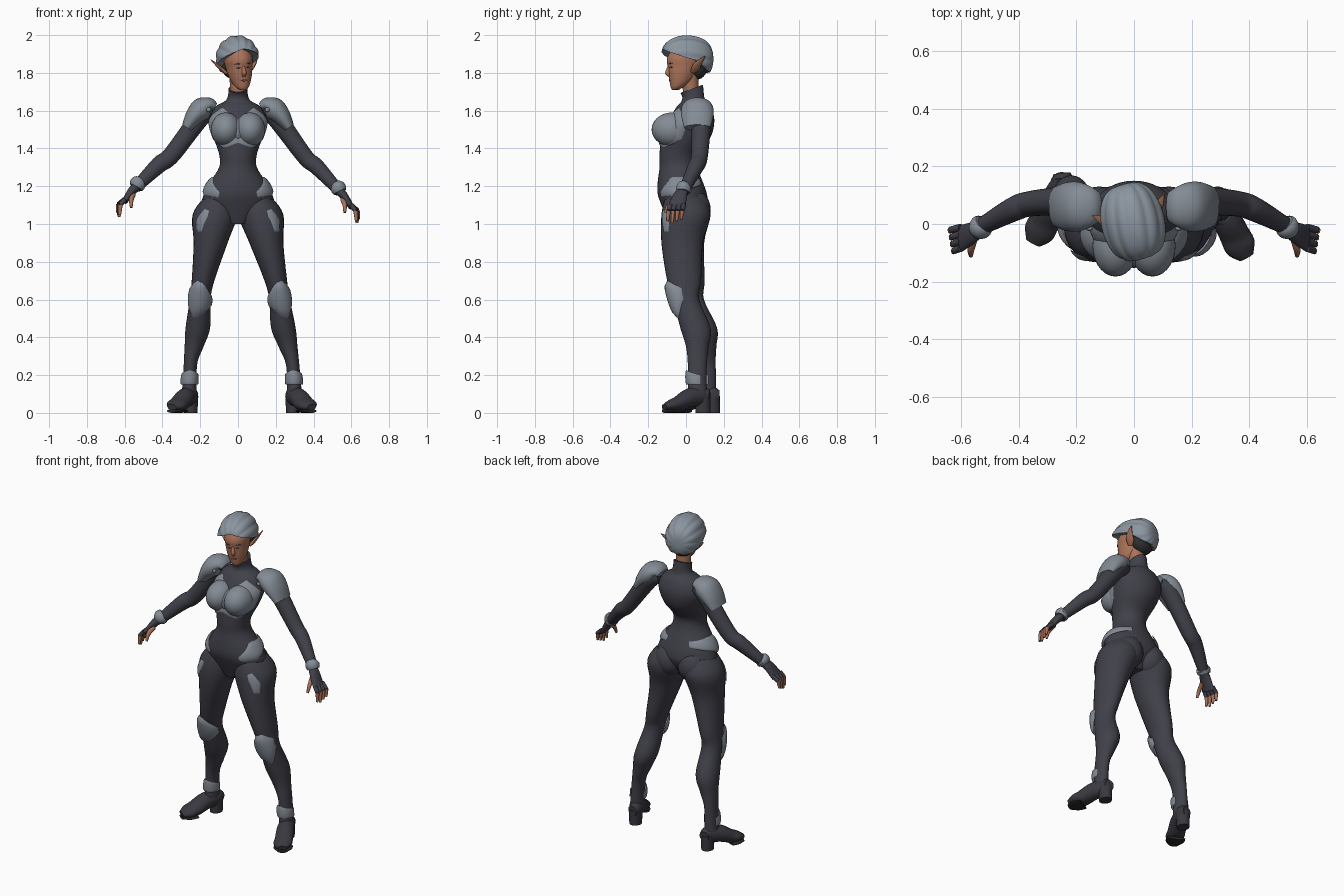
import bpy, bmesh
from math import sin, cos, pi, radians
from mathutils import Vector, Matrix

if "Cube" in bpy.data.objects:
    bpy.data.objects.remove(bpy.data.objects["Cube"])


def material(name, *rgb):
    made_material = bpy.data.materials.new(name)
    made_material.use_nodes = True
    made_material.diffuse_color = (*rgb, 1)
    shader = made_material.node_tree.nodes["Principled BSDF"]
    shader.inputs["Base Color"].default_value = (*rgb, 1)
    return made_material


SUIT = material("charcoal suit", .052, .052, .068)
BOOT = material("dark boot", .04, .04, .05)
SOLE = material("black sole", .02, .02, .02)
ARMOUR = material("grey armour", .23, .26, .3)
HAIR = material("silver hair", .26, .3, .35)
SKIN = material("tan skin", .4, .17, .1)
LIPS = material("lip brown", .26, .08, .06)
DARK = material("dark brow", .03, .03, .03)
ACROSS, SIDEWAYS = Vector((0, 1, 0)), Vector((1, 0, 0))
parts = []


def finish(name, bm, mat, closed=True):
    if closed:
        bmesh.ops.recalc_face_normals(bm, faces=bm.faces)
    mesh = bpy.data.meshes.new(name)
    bm.to_mesh(mesh)
    bm.free()
    mesh.materials.append(mat)
    ob = bpy.data.objects.new(name, mesh)
    bpy.context.collection.objects.link(ob)
    parts.append(ob)


def centred(rows):
    return [(0, *row) for row in rows]


def refine(stations, steps=5):
    """Smooth spline through stations (x, y, z, radius, optional second radius)."""
    rows = [Vector(s if len(s) > 4 else (*s, s[-1])) for s in stations]
    out = []
    for i, (start, end) in enumerate(zip(rows, rows[1:])):
        before, after = rows[max(i - 1, 0)], rows[min(i + 2, len(rows) - 1)]
        leave, arrive = (end - before) / 2, (after - start) / 2
        for j in range(steps):
            t = j / steps
            bend = (end - start) * (3 - 2 * t) - leave * (2 - t) - arrive * (1 - t)
            out.append(start + leave * t + bend * t * t)
    return out + [rows[-1]]


def same(point):
    return point


def tube(name, stations, mat, place=same, ref=None, sides=28):
    """Loft of ellipses: horizontal rings, or rings across the path if ref is given."""
    rows, bm, rings = refine(stations), bmesh.new(), []
    for i, row in enumerate(rows):
        u, v = SIDEWAYS, ACROSS
        if ref:
            ahead, behind = rows[min(i + 1, len(rows) - 1)], rows[max(i - 1, 0)]
            along = Vector((ahead - behind)[:3]).normalized()
            u = ref.cross(along).normalized()
            v = along.cross(u)
        x, y, z, wide, deep = row
        turns = [2 * pi * k / sides for k in range(sides)]
        rings.append([bm.verts.new(place(Vector((x, y, z)) + u * wide * cos(a) + v * deep * sin(a)))
                      for a in turns])
    for low, high in zip(rings, rings[1:]):
        for k in range(sides):
            bm.faces.new((low[k], low[k - 1], high[k - 1], high[k]))
    bm.faces.new(rings[0])
    bm.faces.new(rings[-1])
    finish(name, bm, mat)


def ball(name, centre, radii, mat, place=same):
    bm = bmesh.new()
    bmesh.ops.create_uvsphere(bm, u_segments=28, v_segments=18, radius=1)
    for vert in bm.verts:
        vert.co = place(Vector([c + v * r for c, v, r in zip(centre, vert.co, radii)]))
    finish(name, bm, mat)


def lookup(rows, key, value):
    rows = sorted(rows, key=lambda row: row[key])
    for low, high in zip(rows, rows[1:]):
        if value <= high[key]:
            t = max(0, (value - low[key]) / (high[key] - low[key]))
            return [p + (q - p) * t for p, q in zip(low, high)]
    return rows[-1]


def patch(name, stations, shape, mat, place=same, flip=False, lift=.004, bulge=.004, across=16, up=10):
    """Plate following a horizontal loft; shape rows are (degrees from front, low z, high z)."""
    rows, bm, grid = refine(stations), bmesh.new(), []
    first, last = shape[0][0], shape[-1][0]
    for i in range(across + 1):
        degrees, low, high = lookup(shape, 0, first + (last - first) * i / across)
        angle, column = radians(degrees), []
        for j in range(up + 1):
            x, y, z, wide, deep = lookup(rows, 2, low + (high - low) * j / up)
            z = low + (high - low) * j / up
            out = lift + bulge * max(0, sin(pi * i / across) * sin(pi * j / up)) ** .5
            spot = Vector((x + (wide + out) * sin(angle), y - (deep + out) * cos(angle), z))
            column.append(bm.verts.new(place(spot)))
        grid.append(column)
    for a, b in zip(grid, grid[1:]):
        for j in range(up):
            quad = (a[j], b[j], b[j + 1], a[j + 1])
            bm.faces.new(quad[::-1] if flip else quad)
    finish(name, bm, mat, False)


def almond(start, end, z, half):
    return [(start, z, z), ((start + end) / 2, z - half, z + half), (end, z, z)]


def collar(p):
    # The collar rim is lower at the front
    return Vector((p.x, p.y, p.z + max(0, p.z - 1.67) * 6 * (p.y - .07)))


# Torso with high collar
torso = centred([(-.02, 1, .06, .07), (-.01, 1.1, .18, .12), (-.02, 1.16, .18, .13), (-.03, 1.22, .15, .12),
                 (-.04, 1.3, .1, .1), (-.04, 1.37, .1, .1), (0, 1.46, .13, .13), (.03, 1.55, .15, .12),
                 (.04, 1.62, .12, .09), (.04, 1.66, .06, .06), (.03, 1.73, .05, .06)])
tube("torso", torso, SUIT, collar, sides=40)
tube("neck", centred([(.03, 1.64, .04), (.02, 1.79, .045)]), SKIN)
ball("chest_bridge", (0, -.08, 1.49), (.07, .07, .07), ARMOUR)

leg_line = [(.1, -.01, 1.14, .08, .1), (.12, 0, 1.05, .12, .13), (.15, -.02, .9, .09, .11),
            (.2, -.01, .7, .06, .09), (.22, 0, .6, .055, .07), (.24, .05, .45, .065, .08),
            (.265, .06, .35, .05, .06), (.29, .06, .25, .035, .05), (.3, .06, .08, .04, .05)]
arm_line = [(.13, .07, 1.6, .04), (.19, .08, 1.58, .055), (.25, .08, 1.5, .05), (.36, .07, 1.35, .044),
            (.42, .05, 1.3, .042), (.54, -.015, 1.17, .028)]
pad_line = [(x, .06, z, thick, deep) for x, z, thick, deep in (
    (.12, 1.62, .02, .05), (.15, 1.63, .04, .07), (.19, 1.61, .06, .085), (.23, 1.57, .05, .085),
    (.27, 1.51, .03, .07))]
boot_line = [(.29, .125, .09, .03), (.29, .09, .09, .05, .04), (.32, .02, .08, .05),
             (.35, -.04, .05, .04, .053), (.37, -.08, .04, .03, .053), (.39, -.115, .03, .016, .027)]
sole_line = [(x, y, .01, .01, width) for x, y, *_, width in boot_line[3:]]

for side, s in (("left_", 1), ("right_", -1)):
    # The right leg stands a little behind and closer in; the right arm is a little higher
    def mirror(p):
        return Vector((s * p.x, p.y, p.z))

    def leg(p):
        shift = min(max((1 - p.z) / 16, 0), .05) if s < 0 else 0
        return Vector((s * (p.x - .8 * shift), p.y + shift, p.z))

    def shoe(p):
        return leg(Vector((p.x, p.y, max(p.z, .014))))

    def arm(p):
        return Vector((s * p.x, p.y, p.z + (max(0, p.x - .3) / 10 if s < 0 else 0)))

    flip = s < 0
    # Chest and hip armour
    ball(side + "breast_plate", (.064, -.075, 1.5), (.08, .107, .09), ARMOUR, mirror)
    patch(side + "chest_plate", torso, [(0, 1.43, 1.56), (40, 1.4, 1.62), (82, 1.45, 1.55)],
          ARMOUR, mirror, flip, .007, .012)
    patch(side + "hip_plate", torso, [(32, 1.14, 1.17), (70, 1.15, 1.25), (100, 1.18, 1.25), (150, 1.21, 1.24)],
          ARMOUR, mirror, flip, .007, .01)
    ball(side + "buttock", (.08, .04, 1.08), (.09, .09, .1), SUIT, mirror)
    # Leg with plates
    tube(side + "leg", leg_line, SUIT, leg)
    patch(side + "thigh_plate", leg_line, [(18, 1.04, 1.07), (32, .96, 1.08), (50, .96, 1.02)],
          ARMOUR, leg, flip)
    patch(side + "knee_pad", leg_line, [(-75, .57, .61), (0, .51, .69), (30, .5, .7), (80, .6, .66)],
          ARMOUR, leg, flip, .006, .024)
    patch(side + "ankle_guard", leg_line, [(-100, .15, .2), (0, .15, .23), (110, .15, .2)],
          ARMOUR, leg, flip, .009, .006)
    # Boot, sole and heel
    tube(side + "boot", boot_line, BOOT, shoe, SIDEWAYS)
    tube(side + "sole", sole_line, SOLE, leg, SIDEWAYS)
    tube(side + "heel", [(.29, .09, .09, .04), (.29, .09, 0, .035, .04)], BOOT, leg)
    # Arm, shoulder pad and cuff
    tube(side + "arm", arm_line, SUIT, arm, ACROSS)
    tube(side + "shoulder_pad", pad_line, ARMOUR, mirror, ACROSS)
    ball(side + "pad_rivet", (.155, -.016, 1.605), (.012, .008, .012), ARMOUR, mirror)
    tube(side + "cuff", [(.52, 0, 1.2, .034), (.53, -.01, 1.19, .042), (.54, -.015, 1.17, .036)],
         ARMOUR, arm, ACROSS)
    # Fingerless glove, fingers and thumb
    tube(side + "glove", [(.53, -.01, 1.18, .025), (.56, -.03, 1.15, .022, .037), (.6, -.05, 1.09, .015, .046)],
         SUIT, arm, ACROSS)
    for k, finger in enumerate(("index", "middle", "ring", "little")):
        y, drop = -.084 + .024 * k, abs(k - 1) / 100
        knuckle, joint = (.6, y, 1.1, .013), (.622 + k / 250, y - .008, 1.07, .012)
        tip = (.626 + k / 250, y - .014, 1.005 + drop, .007)
        tube(side + finger + "_glove", [knuckle, joint], SUIT, arm, ACROSS, 12)
        tube(side + finger + "_finger", [joint, tip], SKIN, arm, ACROSS, 12)
    tube(side + "thumb", [(.555, -.05, 1.13, .014), (.565, -.09, 1.1, .012), (.565, -.11, 1.06, .007)],
         SKIN, arm, ACROSS, 12)

# Head, turned to its left and tilted
turn = (Matrix.Translation((0, .03, 1.75)) @ Matrix.Rotation(radians(16), 4, 'Z')
        @ Matrix.Rotation(radians(-4), 4, 'Y') @ Matrix.Translation((0, 0, -1.75)))


def head(p):
    return turn @ p


skull = centred([(-.09, 1.71, .018), (-.08, 1.726, .035), (-.06, 1.755, .051, .06), (-.05, 1.79, .062, .075),
                 (-.04, 1.83, .069, .088), (-.03, 1.88, .075, .1), (-.01, 1.95, .06, .08)])
tube("head", skull, SKIN, head, sides=36)
tube("nose", centred([(-.122, 1.84, .006), (-.13, 1.8, .012, .015), (-.12, 1.78, .008)]), SKIN, head, sides=16)
ball("undercut", (0, .03, 1.835), (.075, .055, .07), DARK, head)
patch("lips", skull, almond(-20, 20, 1.76, .006), LIPS, head, False, .001, .003, up=4)

for side, s in (("left_", 1), ("right_", -1)):
    def face(p):
        return head(Vector((s * p.x, p.y, p.z)))

    patch(side + "eye", skull, almond(12, 33, 1.828, .005), DARK, face, s < 0, .001, .002, up=4)
    patch(side + "brow", skull, almond(10, 38, 1.849, .003), DARK, face, s < 0, .001, .002, up=4)
    tube(side + "ear", [(.06, -.01, 1.8, .008, .014), (.08, 0, 1.82, .01, .024), (.1, .01, 1.843, .008, .02),
                        (.13, .04, 1.88, .002)], SKIN, face, ACROSS, 16)

# Swept-back hair: ridged strands running front to back, tucked in along the hairline
bm = bmesh.new()
bmesh.ops.create_uvsphere(bm, u_segments=96, v_segments=40, radius=1)
for vert in bm.verts:
    ring = Vector(vert.co[:2])
    lon = Vector((1, 0)).angle_signed(ring, 0)
    ridge = (.95 + .055 * abs(sin(6 * lon + vert.co.z))) * ring.length ** .68
    p = Vector((.112 * ridge * cos(lon), -.023 + .137 * vert.co.z, 1.875 + .125 * ridge * sin(lon)))
    rim = 1.885 - .25 * abs(p.x) - (.27 if p.y < 0 else .85) * p.y
    if p.z < rim:
        tuck = 1 - min(3 * (rim - p.z), .35)
        p = Vector((p.x * tuck, p.y * tuck, rim))
    vert.co = head(p)
finish("hair", bm, HAIR)

for ob in bpy.context.selected_objects:
    ob.select_set(False)
for ob in parts:
    ob.select_set(True)
bpy.context.view_layer.objects.active = parts[0]
bpy.ops.object.shade_smooth_by_angle(angle=radians(50))
